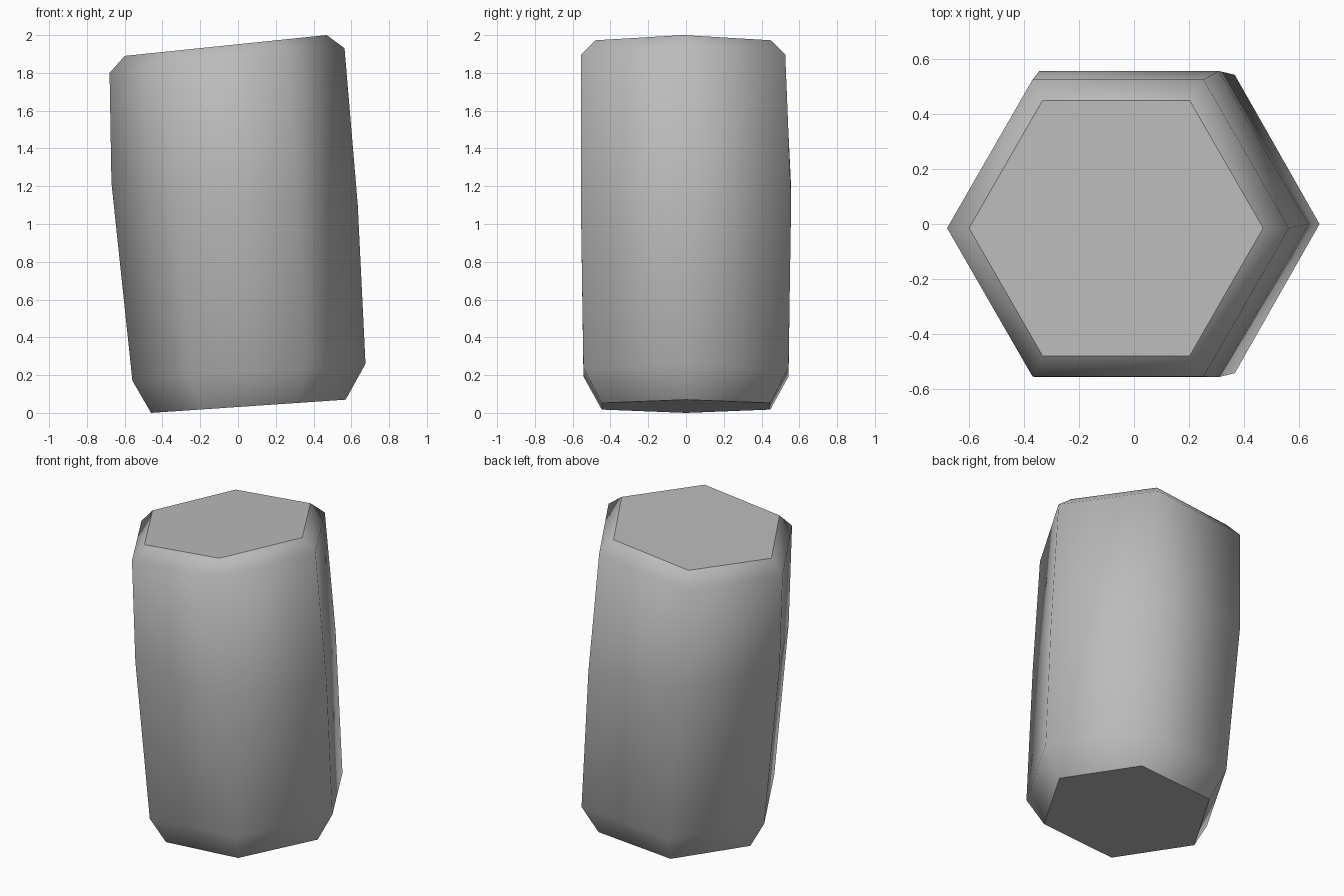
import bpy, bmesh, math

cube = bpy.data.objects.get("Cube")
if cube:
    bpy.data.objects.remove(cube, do_unlink=True)

SIDES = 6

# Stone colour
stone = bpy.data.materials.new("stone grey")
stone.use_nodes = True
grey = (0.5, 0.5, 0.5, 1)
stone.diffuse_color = grey
stone.node_tree.nodes["Principled BSDF"].inputs["Base Color"].default_value = grey

# Tilted hexagonal sections: centre x, centre y, radius x, radius y, height, slope along x
sections = [
    (0.055, 0.00, 0.515, 0.515, 0.035, 0.068),
    (0.058, 0.00, 0.617, 0.627, 0.215, 0.073),
    (-0.018, 0.00, 0.652, 0.643, 1.16, -0.09),
    (-0.058, -0.015, 0.622, 0.624, 1.865, 0.105),
    (-0.065, -0.015, 0.535, 0.537, 1.945, 0.103),
]


def add_ring(bm, cx, cy, rx, ry, z, slope):
    ring = []
    for i in range(SIDES):
        a = math.tau * i / SIDES
        dx = rx * math.cos(a)
        ring.append(bm.verts.new((cx + dx, cy + ry * math.sin(a), z + slope * dx)))
    return ring


# Loft the sections into one leaning column
bm = bmesh.new()
rings = [add_ring(bm, *s) for s in sections]
for low, high in zip(rings, rings[1:]):
    for i in range(SIDES):
        j = (i + 1) % SIDES
        bm.faces.new((low[i], low[j], high[j], high[i])).smooth = True

# Flat end caps with crisp borders
for cap in (bm.faces.new(rings[0][::-1]), bm.faces.new(rings[-1])):
    for edge in cap.edges:
        edge.smooth = False

mesh = bpy.data.meshes.new("hexagonal_column")
bm.to_mesh(mesh)
bm.free()
mesh.materials.append(stone)
column = bpy.data.objects.new("hexagonal_column", mesh)
bpy.context.collection.objects.link(column)
